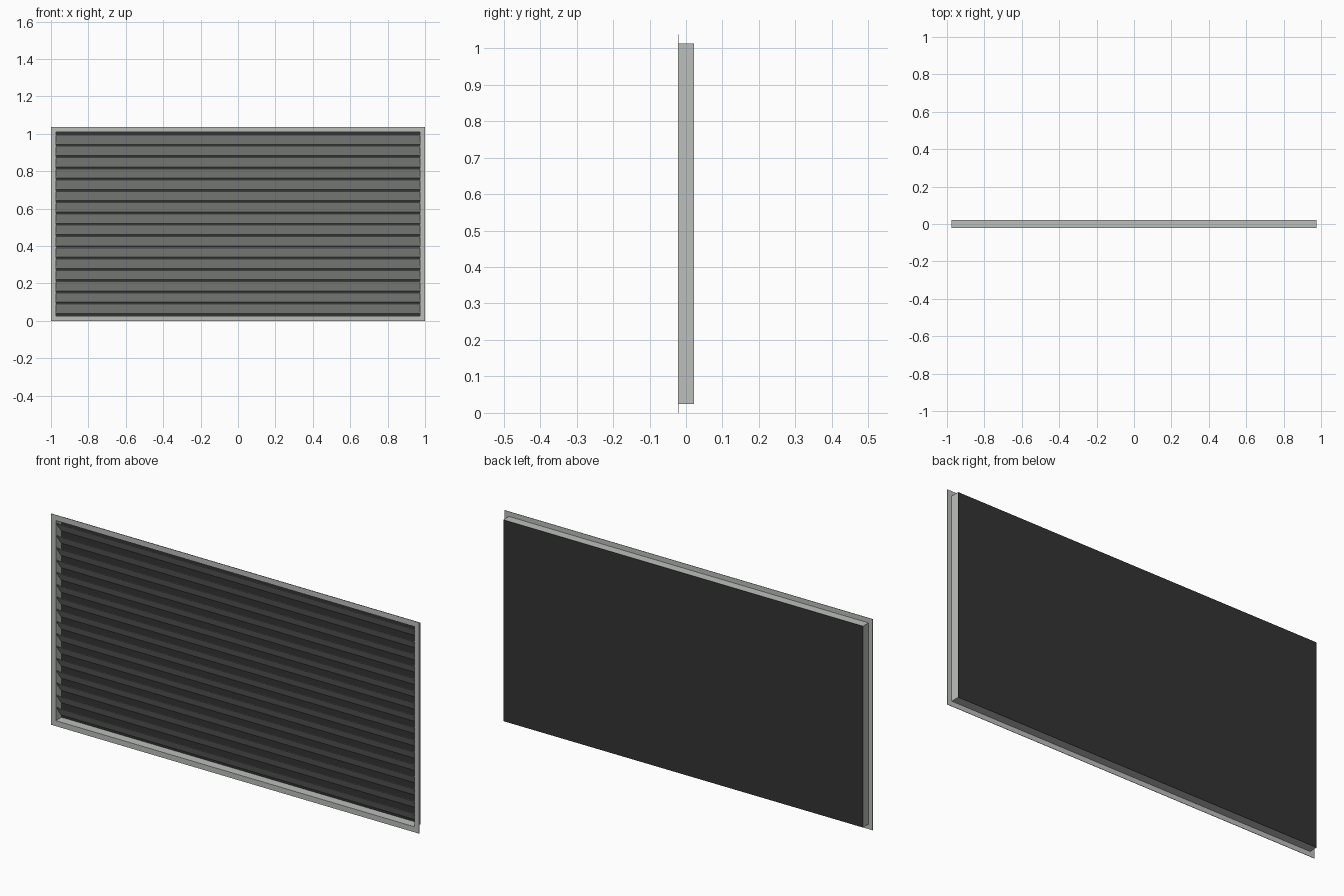
import bpy
import math

if "Cube" in bpy.data.objects:
    bpy.data.objects.remove(bpy.data.objects["Cube"])


def material(name, rgb):
    m = bpy.data.materials.new(name)
    m.diffuse_color = (*rgb, 1)
    m.use_nodes = True
    m.node_tree.nodes["Principled BSDF"].inputs["Base Color"].default_value = m.diffuse_color
    return m


light_grey = material("light grey metal", (0.50, 0.52, 0.50))
charcoal = material("charcoal backing", (0.033, 0.033, 0.033))


def add_mesh(name, verts, faces, mat):
    me = bpy.data.meshes.new(name)
    me.from_pydata(verts, [], faces)
    me.materials.append(mat)
    ob = bpy.data.objects.new(name, me)
    bpy.context.collection.objects.link(ob)
    return ob


def ring(name, outer, inner, y0, y1, mat):
    """Rectangular frame; outer and inner are (half width, bottom, top)."""
    verts = []
    for y in (y0, y1):
        for hw, b, t in (outer, inner):
            verts += [(-hw, y, b), (hw, y, b), (hw, y, t), (-hw, y, t)]
    faces = []
    for i in range(4):
        j = (i + 1) % 4
        faces += [(i, j, j + 4, i + 4),                # front
                  (i + 8, i + 12, j + 12, j + 8),      # back
                  (i, i + 8, j + 8, j),                # outside
                  (i + 4, j + 4, j + 12, i + 12)]      # inside
    return add_mesh(name, verts, faces, mat)


def bar(name, profile, hw, mat):
    """Sweep a (y, z) profile, counter-clockwise seen from +x, along x."""
    n = len(profile)
    verts = [(x, y, z) for x in (-hw, hw) for y, z in profile]
    faces = [tuple(reversed(range(n))), tuple(range(n, 2 * n))]
    faces += [(i, (i + 1) % n, (i + 1) % n + n, i + n) for i in range(n)]
    return add_mesh(name, verts, faces, mat)


HEIGHT = 1.037
FRONT, BACK = -0.0225, 0.0225
BOX = (0.977, 0.024, 1.013)
OPENING = (0.974, 0.027, 1.010)

# Thin flange around the front and the shallow duct behind it
ring("front_flange", (1.0, 0, HEIGHT), OPENING, FRONT, FRONT + 0.002, light_grey)
ring("duct_walls", BOX, OPENING, FRONT + 0.002, BACK - 0.001, light_grey)

# Dark panel closing the back
bar("back_panel", [(BACK - 0.001, BOX[1]), (BACK, BOX[1]),
                   (BACK, BOX[2]), (BACK - 0.001, BOX[2])], BOX[0], charcoal)

# Sloping louvre blades, front edge high and rear edge low
COUNT, PITCH = 16, 0.0603
TOP = HEIGHT / 2 + PITCH * COUNT / 2 - 0.004
DROP, THICK = 0.053, 0.003
Y0, Y1 = FRONT + 0.003, BACK - 0.004
for k in range(COUNT):
    z = TOP - k * PITCH
    bar(f"louvre_blade_{k + 1}",
        [(Y0, z - THICK), (Y1, z - DROP), (Y1, z - DROP + THICK), (Y0, z)],
        OPENING[0], light_grey)
